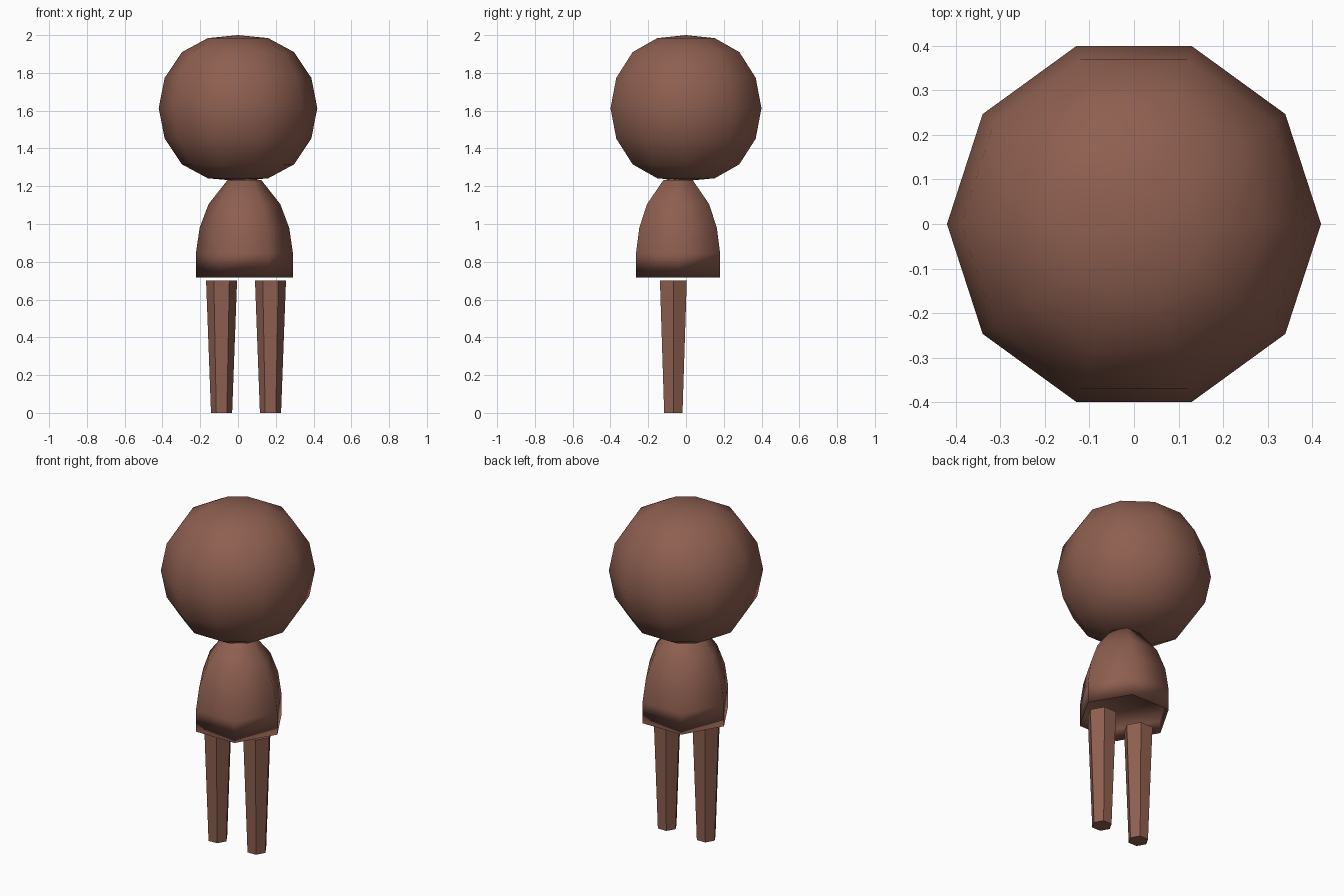
import bpy, bmesh, math

if "Cube" in bpy.data.objects:
    bpy.data.objects.remove(bpy.data.objects["Cube"])

mat = bpy.data.materials.new("brown")
mat.diffuse_color = (0.27, 0.115, 0.08, 1)
mat.use_nodes = True
mat.node_tree.nodes["Principled BSDF"].inputs["Base Color"].default_value = mat.diffuse_color


def lathe(name, center, profile, sides, smooth):
    """Revolve (radius, z) points about a vertical axis; radius 0 makes a pole."""
    bm = bmesh.new()
    rings = []
    for r, z in profile:
        n = sides if r > 0 else 1
        rings.append([bm.verts.new((r * math.cos(2 * math.pi * i / sides),
                                    r * math.sin(2 * math.pi * i / sides), z))
                      for i in range(n)])
    for a, b in zip(rings, rings[1:]):
        for i in range(sides):
            j = (i + 1) % sides
            if len(a) == 1:
                bm.faces.new((a[0], b[j], b[i]))
            elif len(b) == 1:
                bm.faces.new((a[i], a[j], b[0]))
            else:
                bm.faces.new((a[i], a[j], b[j], b[i]))
    # flat end caps where the profile does not end in a pole
    for ring in (rings[0], rings[-1]):
        if len(ring) > 1:
            bm.faces.new(ring)
    bmesh.ops.recalc_face_normals(bm, faces=bm.faces)
    for f in bm.faces:
        f.smooth = smooth
    mesh = bpy.data.meshes.new(name)
    bm.to_mesh(mesh)
    bm.free()
    mesh.materials.append(mat)
    obj = bpy.data.objects.new(name, mesh)
    obj.location = (*center, 0)
    bpy.context.collection.objects.link(obj)
    return obj


# Head: ten-sided ball with slightly flattened poles
HEAD_Z = 1.613
half = [(0.388, 0.161), (0.297, 0.297), (0.16, 0.371)]
head = ([(0, HEAD_Z - 0.385)]
        + [(r, HEAD_Z - h) for r, h in reversed(half)]
        + [(0.42, HEAD_Z)]
        + [(r, HEAD_Z + h) for r, h in half]
        + [(0, HEAD_Z + 0.387)])
lathe("head", (0, 0), head, 10, True)

# Body: six-sided dome with a shallow hollow under the hem
body = [(0, 0.79), (0.25, 0.79), (0.257, 0.718), (0.257, 0.845),
        (0.237, 0.98), (0.19, 1.105), (0.09, 1.232), (0, 1.245)]
lathe("body", (0.034, -0.042), body, 6, True)

# Legs: tapered six-sided posts
for name, x in (("right_leg", -0.087), ("left_leg", 0.172)):
    lathe(name, (x, -0.067), [(0.056, 0), (0.082, 0.7)], 6, False)
